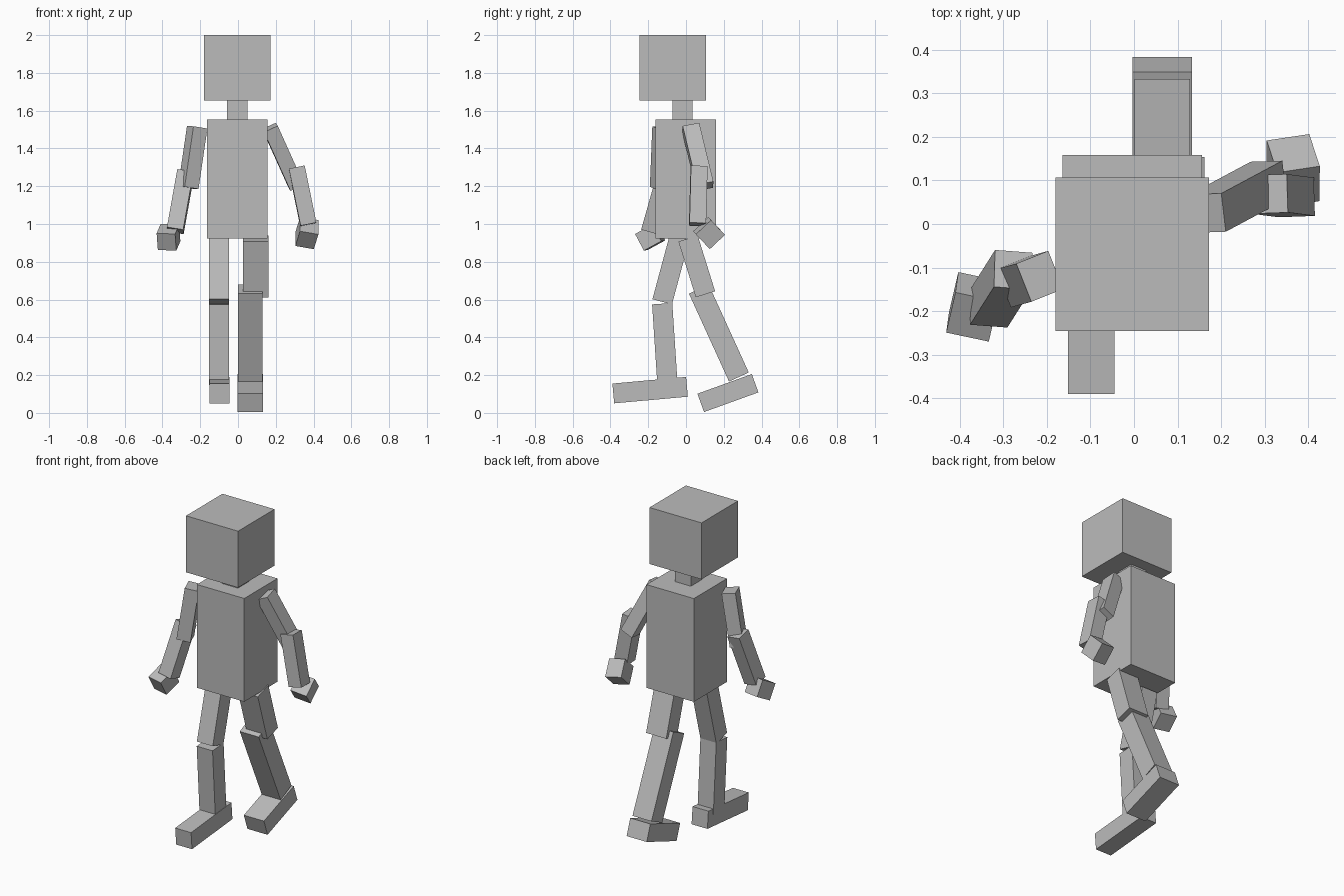
import bpy
from mathutils import Matrix, Vector

cube = bpy.data.objects.get("Cube")
if cube:
    bpy.data.objects.remove(cube, do_unlink=True)

# One plain grey for the whole figure
grey = bpy.data.materials.new("plain_grey")
grey.use_nodes = True
colour = (0.5, 0.5, 0.5, 1)
grey.diffuse_color = colour
grey.node_tree.nodes["Principled BSDF"].inputs["Base Color"].default_value = colour


def block(name, start, end, width, depth, side=(1, 0, 0)):
    """Box running from start to end, its width lying along the side direction."""
    start, end = Vector(start), Vector(end)
    axis = (end - start).normalized()
    across = Vector(side)
    across = (across - axis * across.dot(axis)).normalized()
    normal = axis.cross(across)
    frame = Matrix((across, normal, axis)).transposed().to_4x4()
    frame.translation = (start + end) / 2
    bpy.ops.mesh.primitive_cube_add(size=1)
    ob = bpy.context.object
    ob.name = ob.data.name = name
    ob.data.transform(Matrix.Diagonal((width, depth, (end - start).length, 1)))
    ob.matrix_world = frame
    ob.data.materials.append(grey)
    return ob


def hand(name, centre, side, length_dir, size):
    """Small block centred on the wrist."""
    centre = Vector(centre)
    reach = Vector(length_dir).normalized() * size[1] / 2
    block(name, centre - reach, centre + reach, size[0], size[2], side)


# Head, neck and torso
block("head", (-0.004, -0.069, 1.655), (-0.004, -0.069, 2), 0.352, 0.352)
block("neck", (-0.004, -0.018, 1.54), (-0.004, -0.018, 1.67), 0.107, 0.107)
block("torso", (-0.004, -0.002, 0.922), (-0.004, -0.002, 1.553), 0.32, 0.321)

# Right leg, stepping forward
block("right_thigh", (-0.1, -0.034, 0.93), (-0.1, -0.126, 0.588), 0.107, 0.107)
block("right_shin", (-0.1, -0.126, 0.578), (-0.1, -0.098, 0.15), 0.107, 0.107)
block("right_foot", (-0.098, 0.005, 0.138), (-0.098, -0.385, 0.103), 0.107, 0.105)

# Left leg, trailing behind
block("left_thigh", (0.094, 0.011, 0.923), (0.094, 0.103, 0.628), 0.136, 0.107)
block("left_shin", (0.065, 0.068, 0.655), (0.065, 0.28, 0.19), 0.128, 0.115)
block("left_foot", (0.065, 0.366, 0.157), (0.065, 0.078, 0.053), 0.136, 0.103)

# Left arm, swung back
block("left_upper_arm", (0.169, 0.025, 1.511), (0.309, 0.1, 1.2),
      0.08, 0.09, (0.91, 0.03, 0.42))
block("left_forearm", (0.31, 0.069, 1.3), (0.372, 0.061, 0.998),
      0.085, 0.088, (1, 0.03, 0))
hand("left_hand", (0.365, 0.122, 0.952), (0.95, 0.2, -0.22),
     (0.22, -0.67, 0.71), (0.1, 0.11, 0.11))

# Right arm, swung forward
block("right_upper_arm", (-0.216, -0.12, 1.512), (-0.263, -0.133, 1.192),
      0.08, 0.094, (0.93, 0.37, -0.1))
block("right_forearm", (-0.277, -0.105, 1.272), (-0.332, -0.192, 0.965),
      0.087, 0.088, (1, -0.03, 0))
hand("right_hand", (-0.368, -0.19, 0.93), (0.97, -0.23, -0.05),
     (0.2, 0.86, 0.47), (0.1, 0.107, 0.1))
